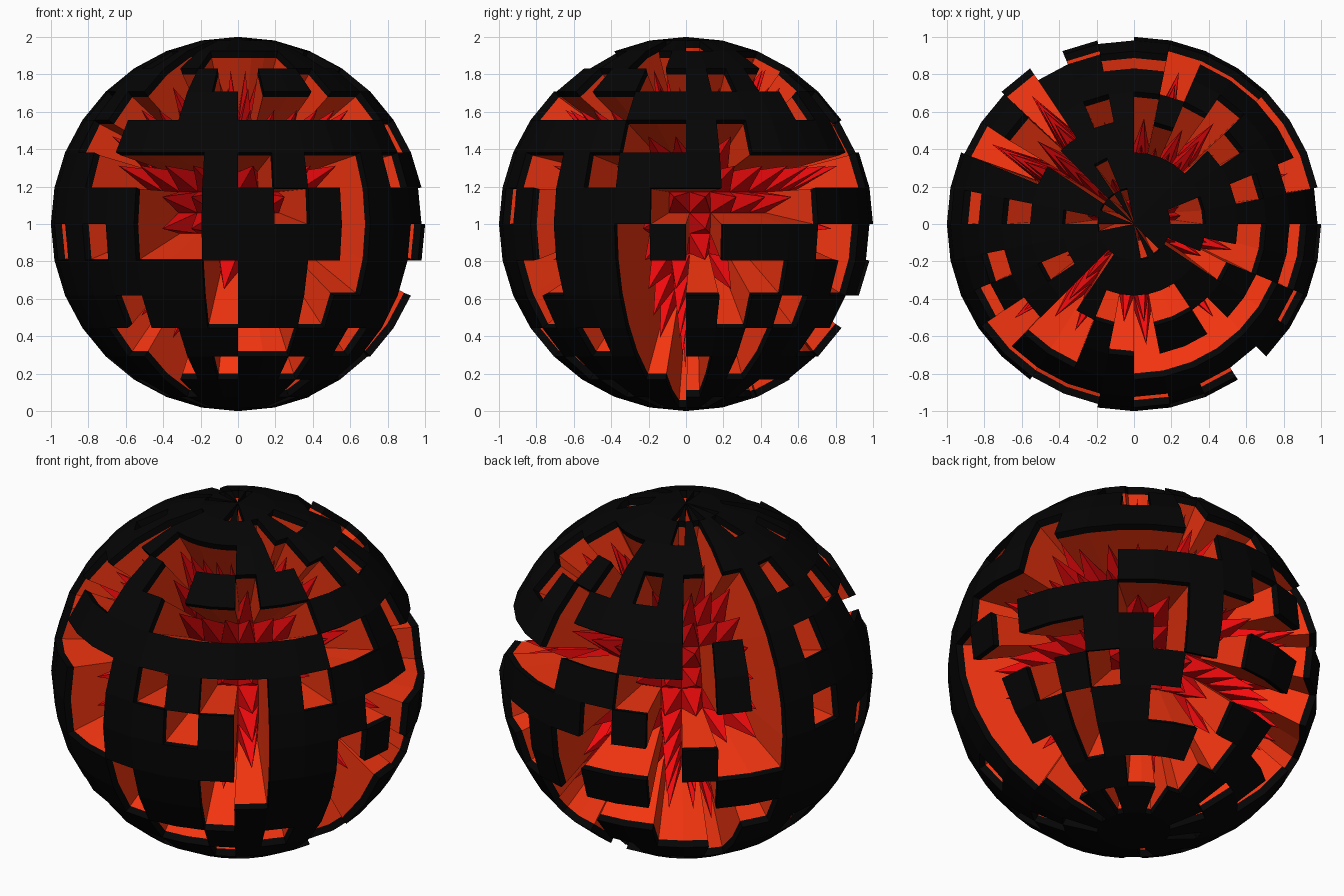
import bpy, bmesh
from math import sin, cos, pi
from mathutils import Vector

if "Cube" in bpy.data.objects:
    bpy.data.objects.remove(bpy.data.objects["Cube"])

SEG, RINGS = 32, 16
CENTRE = Vector((0, 0, 1))
RIM = 0.96                      # inner radius of the dark shell
FLOOR = 0.57                    # radius of the pit floors
SHIFT = Vector((0, 0.02, 0.06))  # pit floors sit slightly off centre
SPIKE = 0.3

# Panel map, top ring to bottom ring, starting at the front and going right
# '#' = dark panel, '.' = opening
PATTERN = [row.replace(" ", "") for row in (
    "#.#.#### ######## #.#.#.## .#######",
    "#####.## ..###### ##.#.##. ####.###",
    "...##..# ####.... ####.### ##.#.#..",
    ".##.##.. #.#...#. #.#...#. ####..#.",
    "......## ####.#.# ###...## #.#...##",
    "######.. #.####.. .##.#.#. ##..####",
    ".#..#.## #......# #...#.## ###....#",
    "#.#.###. ....#### .#....#. #####..#",
    "###.##.# .###..#. ...#..## #.#.#..#",
    "##..##.. ...##.#. ##..#### #######.",
    "##.###.. #.#.##.. ......## ####.##.",
    "..##.#.. ##.##... ##...##. ###...##",
    "##.###.. .#.####. .###.### .###..#.",
    "###.###. .###.... ##.##### #.##.###",
    "####.##. ##.###.# ###.##.# ###.####",
    "######## ######## ######## ########")]


def direction(r, c):
    a, p = (c - SEG / 4) * 2 * pi / SEG, r * pi / RINGS
    return Vector((sin(p) * cos(a), sin(p) * sin(a), cos(p)))


def outer(r, c):
    return CENTRE + direction(r, c)


def rim(r, c):
    return CENTRE + direction(r, c) * RIM


def floor(r, c):
    return CENTRE + SHIFT + direction(r, c) * FLOOR


def is_open(r, c):
    return PATTERN[r][c % SEG] == "."


def add_face(bm, points):
    bm.faces.new([bm.verts.new(p) for p in points])


def finish(bm, name, colour):
    bmesh.ops.remove_doubles(bm, verts=bm.verts, dist=1e-5)
    mesh = bpy.data.meshes.new(name)
    bm.to_mesh(mesh)
    bm.free()
    mat = bpy.data.materials.new(name + "_colour")
    mat.diffuse_color = colour
    mat.use_nodes = True
    mat.node_tree.nodes["Principled BSDF"].inputs["Base Color"].default_value = mat.diffuse_color
    mesh.materials.append(mat)
    bpy.context.collection.objects.link(bpy.data.objects.new(name, mesh))


shell, walls, spikes = bmesh.new(), bmesh.new(), bmesh.new()
for r in range(RINGS):
    for c in range(SEG):
        corners = [(r, c), (r + 1, c), (r + 1, c + 1), (r, c + 1)]
        if not is_open(r, c):
            # outer panel, a triangle at the poles
            if r == 0:
                corners.pop()
            elif r == RINGS - 1:
                corners.pop(1)
            add_face(shell, [outer(*k) for k in corners])
            continue
        # panel rim and deep pit wall along each closed neighbour
        sides = [(r, c - 1), (r + 1, c), (r, c + 1)]
        if r > 0:
            sides.append((r - 1, c))
        for i, n in enumerate(sides):
            if not is_open(*n):
                a, b = corners[i], corners[(i + 1) % 4]
                add_face(shell, [outer(*b), outer(*a), rim(*a), rim(*b)])
                add_face(walls, [rim(*b), rim(*a), floor(*a), floor(*b)])
        # spike on the pit floor
        base = [floor(*k) for k in corners]
        tip = sum(base, Vector()) / 4 + direction(r + 0.5, c + 0.5) * SPIKE
        for i in range(4):
            add_face(spikes, [base[i], base[(i + 1) % 4], tip])

finish(shell, "panel_shell", (0.0015, 0.0015, 0.0015, 1))
finish(walls, "pit_walls", (0.9, 0.035, 0.005, 1))
finish(spikes, "floor_spikes", (0.9, 0.003, 0.004, 1))
